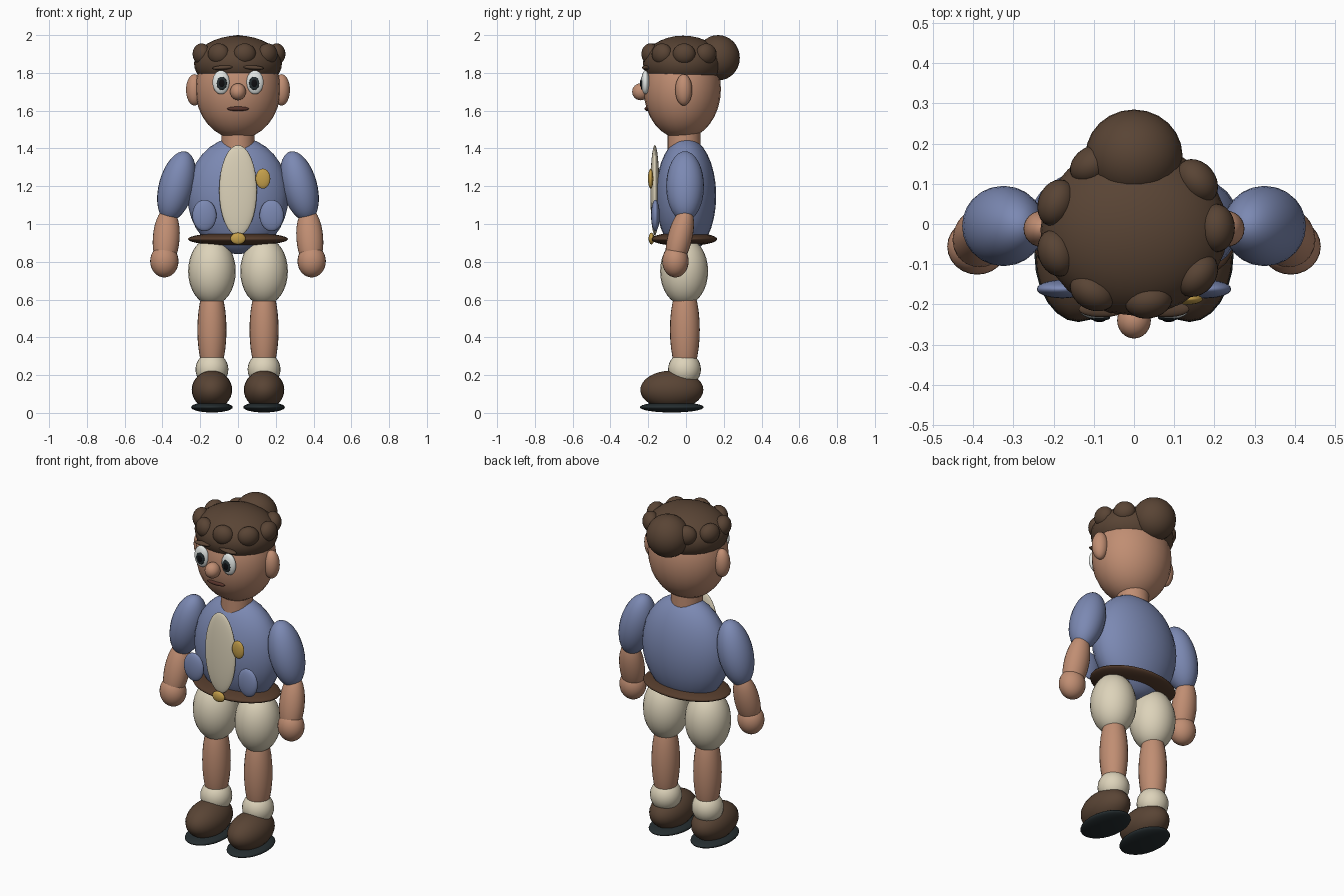
import bpy
from math import sin, cos, radians

default_cube = bpy.data.objects.get("Cube")
if default_cube:
    bpy.data.objects.remove(default_cube, do_unlink=True)


def make_material(name, red, green, blue):
    material = bpy.data.materials.new(name)
    material.use_nodes = True
    colour = (red, green, blue, 1)
    material.diffuse_color = colour
    shader = next(n for n in material.node_tree.nodes if n.type == 'BSDF_PRINCIPLED')
    shader.inputs["Base Color"].default_value = colour
    return material


skin = make_material("warm skin", .53, .27, .17)
brown = make_material("dark brown", .1, .058, .035)
leather = make_material("belt leather", .09, .045, .025)
blue = make_material("dusty blue", .2, .25, .45)
cream = make_material("cream cloth", .72, .65, .49)
gold = make_material("brass", .56, .35, .07)
slate = make_material("dark slate", .018, .026, .029)
white = make_material("eye white", .8, .83, .81)
black = make_material("pupil black", .004, .004, .005)
lip = make_material("lip brown", .1, .035, .025)


def finish(part, name, material):
    part.name = part.data.name = name
    part.data.materials.append(material)
    bpy.ops.object.shade_smooth_by_angle(angle=radians(40))
    return part


def ellipsoid(name, material, centre, radii, tilt=(0, 0, 0)):
    """Smooth ellipsoid; tilt is in degrees."""
    bpy.ops.mesh.primitive_uv_sphere_add(
        segments=24, ring_count=16, radius=1, location=centre,
        rotation=[radians(angle) for angle in tilt])
    part = bpy.context.object
    part.scale = radii
    return finish(part, name, material)


def pair(name, material, centre, radii, tilt=(0, 0, 0)):
    """Left and right copies mirrored across the centre plane."""
    x, y, z = centre
    for label, side in (("left", 1), ("right", -1)):
        ellipsoid(f"{label}_{name}", material, (side * x, y, z), radii,
                  (tilt[0], side * tilt[1], side * tilt[2]))


# Head and neck
ellipsoid("head", skin, (0, -.02, 1.715), (.226, .205, .265))
bpy.ops.mesh.primitive_cylinder_add(vertices=24, radius=.088, depth=.14,
                                    location=(0, -.01, 1.43))
finish(bpy.context.object, "neck", skin)
pair("ear", skin, (.23, -.012, 1.71), (.045, .045, .083))
ellipsoid("nose", skin, (0, -.24, 1.7), (.042, .045, .045))

# Face
pair("eye", white, (.09, -.215, 1.75), (.045, .022, .063))
pair("iris", slate, (.086, -.233, 1.745), (.027, .008, .035))
pair("pupil", black, (.086, -.238, 1.745), (.016, .006, .021))
pair("eyebrow", brown, (.08, -.212, 1.828), (.058, .02, .012), (0, 4, 0))
ellipsoid("mouth", lip, (0, -.205, 1.61), (.058, .014, .012))

# Hair cap, bun and the ring of curls
ellipsoid("hair_cap", brown, (0, -.015, 1.85), (.233, .213, .147))
ellipsoid("hair_bun", brown, (0, .17, 1.88), (.121, .115, .12))
curl_count = 9
for i in range(curl_count):
    turn = i * 360 / curl_count
    spot = (.205 * cos(radians(turn)), -.01 + .182 * sin(radians(turn)), 1.9)
    ellipsoid(f"hair_curl_{i + 1}", brown, spot, (.046, .06, .056), (0, 0, turn))

# Torso and clothing
ellipsoid("jacket", blue, (0, 0, 1.15), (.268, .16, .31))
ellipsoid("shirt_front", cream, (0, -.165, 1.178), (.1, .024, .24))
pair("pocket", blue, (.178, -.162, 1.045), (.064, .023, .083))
ellipsoid("badge", gold, (.132, -.187, 1.24), (.039, .014, .053))
ellipsoid("belt", leather, (0, -.01, .92), (.265, .175, .036))
ellipsoid("buckle", gold, (0, -.183, .923), (.04, .015, .031))

# Arms
pair("sleeve", blue, (.325, -.005, 1.2), (.094, .1, .19), (0, -15, 0))
pair("forearm", skin, (.38, -.033, .925), (.071, .065, .17), (-14, -4, 0))
pair("hand", skin, (.39, -.056, .803), (.075, .07, .086))

# Legs and shoes
pair("shorts_leg", cream, (.138, -.01, .75), (.126, .127, .18))
pair("shin", skin, (.138, -.006, .44), (.077, .079, .26))
pair("sock", cream, (.138, -.008, .23), (.087, .087, .09))
pair("shoe", brown, (.138, -.075, .122), (.107, .167, .102))
pair("sole", slate, (.138, -.075, .03), (.11, .169, .028))
